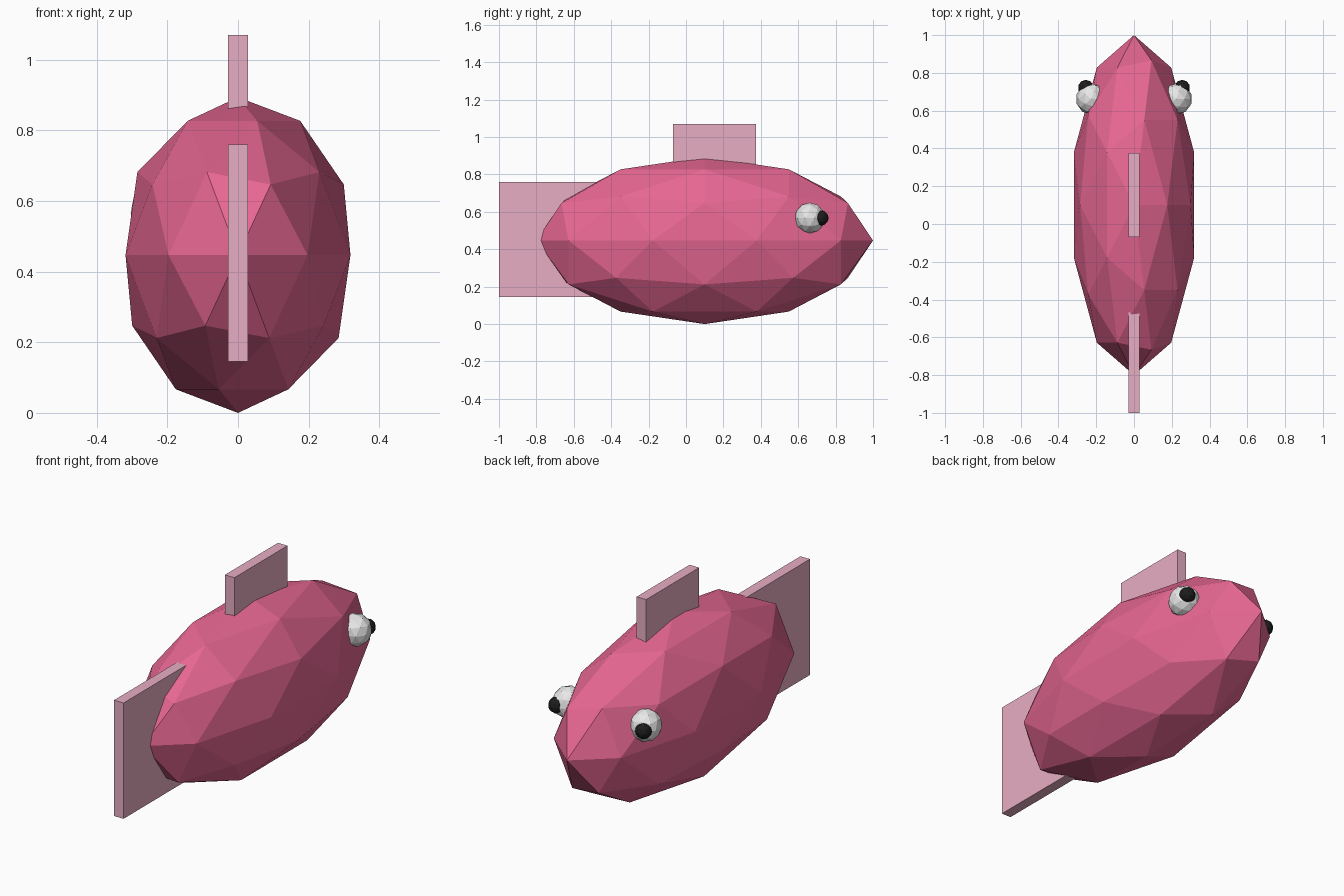
import bpy

cube = bpy.data.objects.get("Cube")
if cube:
    bpy.data.objects.remove(cube, do_unlink=True)


def material(name, rgb):
    mat = bpy.data.materials.new(name)
    mat.use_nodes = True
    color = (*rgb, 1.0)
    mat.diffuse_color = color
    mat.node_tree.nodes["Principled BSDF"].inputs["Base Color"].default_value = color
    return mat


rose = material("rose pink", (0.80, 0.135, 0.29))
pale = material("pale pink", (0.82, 0.43, 0.56))
white = material("eye white", (0.8, 0.8, 0.8))
black = material("pupil black", (0.012, 0.012, 0.012))


def finish(name, mat, scale):
    obj = bpy.context.object
    obj.name = name
    obj.scale = scale
    bpy.ops.object.transform_apply(location=False, rotation=False, scale=True)
    obj.data.materials.append(mat)
    return obj


def faceted_ball(name, center, radii, mat):
    bpy.ops.mesh.primitive_ico_sphere_add(subdivisions=2, radius=1, location=center)
    return finish(name, mat, radii)


def fin(name, y_range, z_range, thickness=0.056):
    (y0, y1), (z0, z1) = y_range, z_range
    bpy.ops.mesh.primitive_cube_add(size=1, location=(0, (y0 + y1) / 2, (z0 + z1) / 2))
    return finish(name, pale, (thickness, y1 - y0, z1 - z0))


# Low-poly body
faceted_ball("body", (0, 0.1, 0.447), (0.335, 0.9, 0.447), rose)

# Plate fins, partly sunk into the body
fin("tail_fin", (-1.0, -0.45), (0.145, 0.76))
fin("dorsal_fin", (-0.07, 0.375), (0.76, 1.07))

# Eyes and pupils on both sides
for side, sign in (("left", 1), ("right", -1)):
    faceted_ball(side + "_eye", (sign * 0.225, 0.662, 0.567), (0.083,) * 3, white)
    faceted_ball(side + "_pupil", (sign * 0.255, 0.721, 0.567), (0.042,) * 3, black)
